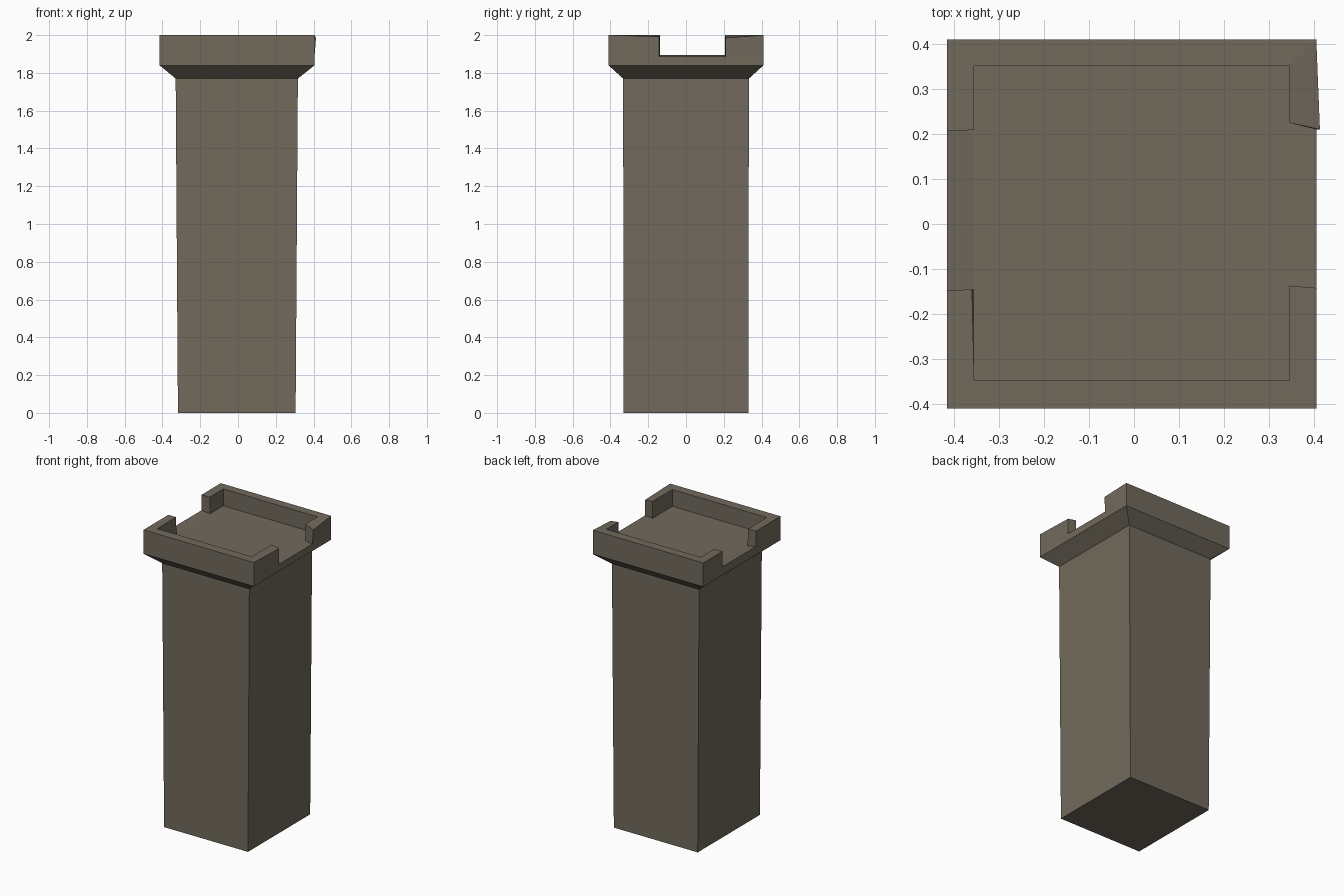
import bpy, bmesh

if "Cube" in bpy.data.objects:
    bpy.data.objects.remove(bpy.data.objects["Cube"])

stone = bpy.data.materials.new("olive_brown_stone")
stone.diffuse_color = (0.165, 0.142, 0.108, 1)
stone.use_nodes = True
stone.node_tree.nodes["Principled BSDF"].inputs["Base Color"].default_value = stone.diffuse_color

bm = bmesh.new()
FLOOR, LIP, TOP = 1.887, 1.896, 2.0


def ring(x0, x1, y0, y1, z, cuts=(-0.148, 0.206, 0.21, -0.142)):
    """Rectangle with cut points on the left and right sides."""
    lf, lb, rb, rf = cuts
    pts = [(x0, y0), (x1, y0), (x1, rf), (x1, rb),
           (x1, y1), (x0, y1), (x0, lb), (x0, lf)]
    return [bm.verts.new((x, y, z)) for x, y in pts]


def bridge(a, b, closed=True):
    n = len(a)
    for i in range(n if closed else n - 1):
        j = (i + 1) % n
        bm.faces.new((a[i], a[j], b[j], b[i]))


# Slightly tapered shaft, flared collar and cap sides
rings = [ring(-0.318, 0.305, -0.33, 0.33, 0),
         ring(-0.33, 0.317, -0.333, 0.333, 1.77),
         ring(-0.415, 0.405, -0.41, 0.41, 1.84),
         ring(-0.415, 0.405, -0.41, 0.41, FLOOR)]
bm.faces.new(list(reversed(rings[0])))
for a, b in zip(rings, rings[1:]):
    bridge(a, b)
out = rings[-1]
out[6].co.z = out[7].co.z = LIP

# Inner outline of the tray, same order as the outer outline
inn = [bm.verts.new((x, y, FLOOR)) for x, y in
       [(-0.355, -0.348), (0.345, -0.348), (0.345, -0.137), (0.345, 0.225),
        (0.345, 0.351), (-0.355, 0.351), (-0.355, 0.209), (-0.355, -0.145)]]

# Tray floor and the two notch sills
bm.faces.new(inn)
bm.faces.new((out[2], out[3], inn[3], inn[2]))
bm.faces.new((out[6], out[7], inn[7], inn[6]))


# Front and rear U-shaped rims
def rim(ids):
    base_o, base_i = [out[i] for i in ids], [inn[i] for i in ids]
    lift = lambda v: bm.verts.new((v.co.x, v.co.y, TOP))
    top_o, top_i = [lift(v) for v in base_o], [lift(v) for v in base_i]
    bridge(base_o, top_o, False)
    bridge(top_i, base_i, False)
    bridge(top_o, top_i, False)
    for k in (0, -1):
        bm.faces.new((base_o[k], base_i[k], top_i[k], top_o[k]))
    return top_o, top_i


front_o, front_i = rim([7, 0, 1, 2])
rear_o, rear_i = rim([3, 4, 5, 6])
# Worn, bent post ends
rear_o[0].co.x, rear_o[0].co.z = 0.413, 1.985
front_i[0].co.x = -0.36
front_o[3].co.z = 1.992

bmesh.ops.recalc_face_normals(bm, faces=bm.faces)
mesh = bpy.data.meshes.new("square_pillar")
bm.to_mesh(mesh)
bm.free()
mesh.materials.append(stone)
bpy.context.collection.objects.link(bpy.data.objects.new("square_pillar", mesh))
